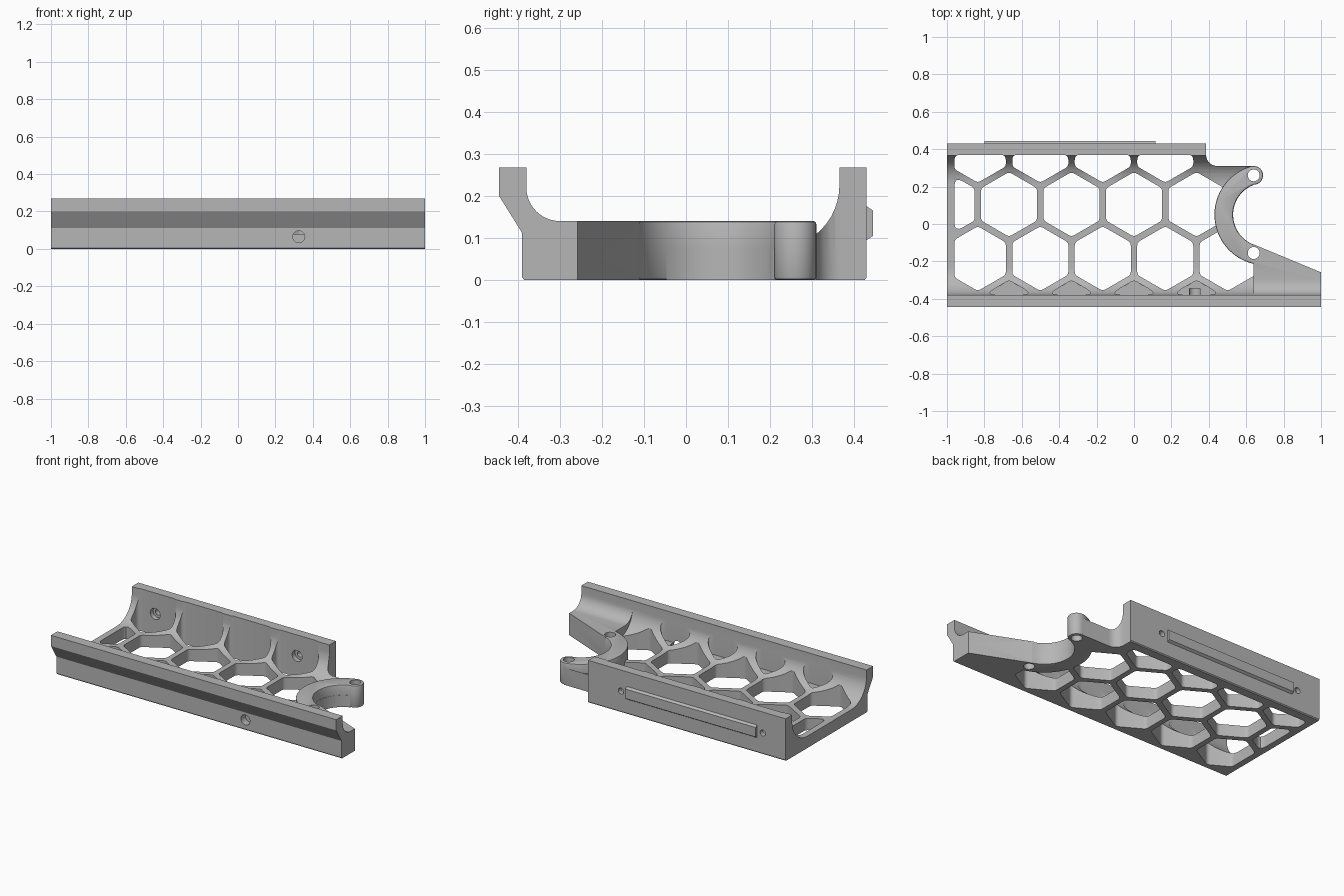
import bpy, bmesh, math
from mathutils import Vector

if "Cube" in bpy.data.objects:
    bpy.data.objects.remove(bpy.data.objects["Cube"])

grey = bpy.data.materials.new("mid grey")
grey.diffuse_color = (0.47, 0.47, 0.47, 1)
grey.use_nodes = True
grey.node_tree.nodes["Principled BSDF"].inputs["Base Color"].default_value = grey.diffuse_color


def arc(cx, cy, r, a0, a1, n=12):
    return [(cx + r * math.cos(math.radians(a0 + (a1 - a0) * i / n)),
             cy + r * math.sin(math.radians(a0 + (a1 - a0) * i / n))) for i in range(n + 1)]


def prisms(name, outlines, axis):
    """Extrude (points, low, high) outlines along one axis into a single object."""
    place = {"x": lambda p, h: (h, p[0], p[1]),
             "y": lambda p, h: (p[0], h, p[1]),
             "z": lambda p, h: (p[0], p[1], h)}[axis]
    bm = bmesh.new()
    for pts, lo, hi in outlines:
        a = [bm.verts.new(place(p, lo)) for p in pts]
        b = [bm.verts.new(place(p, hi)) for p in pts]
        bm.faces.new(a)
        bm.faces.new(b)
        for i in range(len(pts)):
            j = (i + 1) % len(pts)
            bm.faces.new((a[i], a[j], b[j], b[i]))
    bmesh.ops.recalc_face_normals(bm, faces=bm.faces)
    mesh = bpy.data.meshes.new(name)
    bm.to_mesh(mesh)
    bm.free()
    mesh.materials.append(grey)
    obj = bpy.data.objects.new(name, mesh)
    bpy.context.collection.objects.link(obj)
    return obj


def apply_mod(obj, mod):
    bpy.context.view_layer.objects.active = obj
    bpy.ops.object.modifier_apply(modifier=mod.name)


def combine(obj, other, operation):
    mod = obj.modifiers.new("combine", "BOOLEAN")
    mod.operation, mod.object, mod.solver = operation, other, "EXACT"
    apply_mod(obj, mod)
    bpy.data.objects.remove(other)


def clip(pts, axis, limit, sign):
    """Keep the part of a convex outline where sign * coordinate <= sign * limit."""
    out = []
    for i, p in enumerate(pts):
        q = pts[(i + 1) % len(pts)]
        dp, dq = sign * (limit - p[axis]), sign * (limit - q[axis])
        if dp >= 0:
            out.append(p)
        if dp * dq < 0:
            out.append(p.lerp(q, dp / (dp - dq)))
    return out


def rounded(pts, r, n=4):
    out = []
    for i, p in enumerate(pts):
        u, v = pts[i - 1] - p, pts[(i + 1) % len(pts)] - p
        half = u.angle(v) / 2
        d = min(r / math.tan(half), 0.45 * u.length, 0.45 * v.length)
        a, b = p + u.normalized() * d, p + v.normalized() * d
        for k in range(n + 1):
            t = k / n
            out.append(tuple(a * (1 - t) ** 2 + p * 2 * t * (1 - t) + b * t * t))
    return out


# Channel body: floor, two filleted side walls, overhanging front lip
profile = ([(-0.385, 0), (-0.39, 0.006), (-0.39, 0.112), (-0.445, 0.2), (-0.445, 0.268), (-0.38, 0.268)]
           + arc(-0.23, 0.225, 0.15, 180, 270)
           + arc(0.215, 0.225, 0.15, 270, 360)
           + [(0.365, 0.268), (0.43, 0.268), (0.43, 0.006), (0.425, 0)])
body = prisms("tray_body", [(profile, -1, 1)], "x")

# Honeycomb openings; the row under the front wall is only a shallow pocket
pitch = 0.334
cells = []
for y, shift, last, bottom in ((0.105, 0, 1, -0.1), (-0.185, 0.5, 1, -0.1),
                               (0.394, 0.5, 0, -0.1), (-0.474, 0, 1, 0.08)):
    for k in range(-3, last + 1):
        if bottom > 0 and k == -3:
            continue
        x = pitch * (k + shift)
        hexagon = [Vector((x + 0.173 * math.cos(math.radians(30 + 60 * i)),
                           y + 0.173 * math.sin(math.radians(30 + 60 * i)))) for i in range(6)]
        for axis, limit, sign in ((0, -0.96, -1), (1, 0.37, 1), (1, -0.379, -1)):
            hexagon = clip(hexagon, axis, limit, sign)
        cells.append((rounded(hexagon, 0.03), bottom, 0.4))
combine(body, prisms("honeycomb_cutter", cells, "z"), "DIFFERENCE")

# Raised tab in the front right corner
tab = [(-0.385, 0), (-0.1, 0), (-0.1, 0.14)] + arc(-0.3, 0.22, 0.08, 270, 180) + [(-0.385, 0.225)]
combine(body, prisms("corner_tab", [(tab, 0.64, 1)], "x"), "UNION")

# Notch that shapes the right end
notch = ([(0.385, 0.6)] + arc(0.445, 0.37, 0.06, 180, 270, 6) + [(0.64, 0.31), (0.64, 0.21)]
         + arc(0.70, 0.05, 0.17, 111, 250, 24) + [(1.1, -0.30), (1.1, 0.6)])
combine(body, prisms("notch_cutter", [(notch, -0.1, 0.5)], "z"), "DIFFERENCE")

# Curved cradle with a round post at its end
cradle = (arc(0.64, 0.26, 0.05, 90, -90, 16) + arc(0.70, 0.05, 0.171, 111, 256, 28)
          + arc(0.70, 0.05, 0.27, 261, 106, 32))
hook = prisms("cradle", [(cradle, 0, 0.14)], "z")
soften = hook.modifiers.new("soften", "BEVEL")
soften.width, soften.segments = 0.007, 2
soften.limit_method, soften.angle_limit = "ANGLE", math.radians(60)
apply_mod(hook, soften)
combine(body, hook, "UNION")

# Cradle bolt holes, wall screw holes with counterbores, front bore
bolts = [(arc(0.64, y, 0.032, 0, 345, 23), -0.1, 0.4) for y in (0.26, -0.155)]
combine(body, prisms("bolt_cutter", bolts, "z"), "DIFFERENCE")
for radius, low, high in ((0.035, 0.3, 0.40), (0.019, 0.35, 0.5)):
    screws = [(arc(x, 0.135, radius, 0, 345, 23), low, high) for x in (0.155, -0.84)]
    combine(body, prisms("screw_cutter", screws, "y"), "DIFFERENCE")
bore = [(arc(0.325, 0.065, 0.032, 0, 345, 23), -0.5, -0.345)]
combine(body, prisms("bore_cutter", bore, "y"), "DIFFERENCE")

# Raised bar on the back wall with sloped long edges
bar = [(0.425, 0.095), (0.43, 0.095), (0.445, 0.105), (0.445, 0.165), (0.43, 0.175), (0.425, 0.175)]
back_bar = prisms("back_bar", [(bar, -0.8, 0.115)], "x")

for obj in (body, back_bar):
    bpy.ops.object.select_all(action="DESELECT")
    obj.select_set(True)
    bpy.context.view_layer.objects.active = obj
    bpy.ops.object.shade_smooth_by_angle(angle=math.radians(30))
